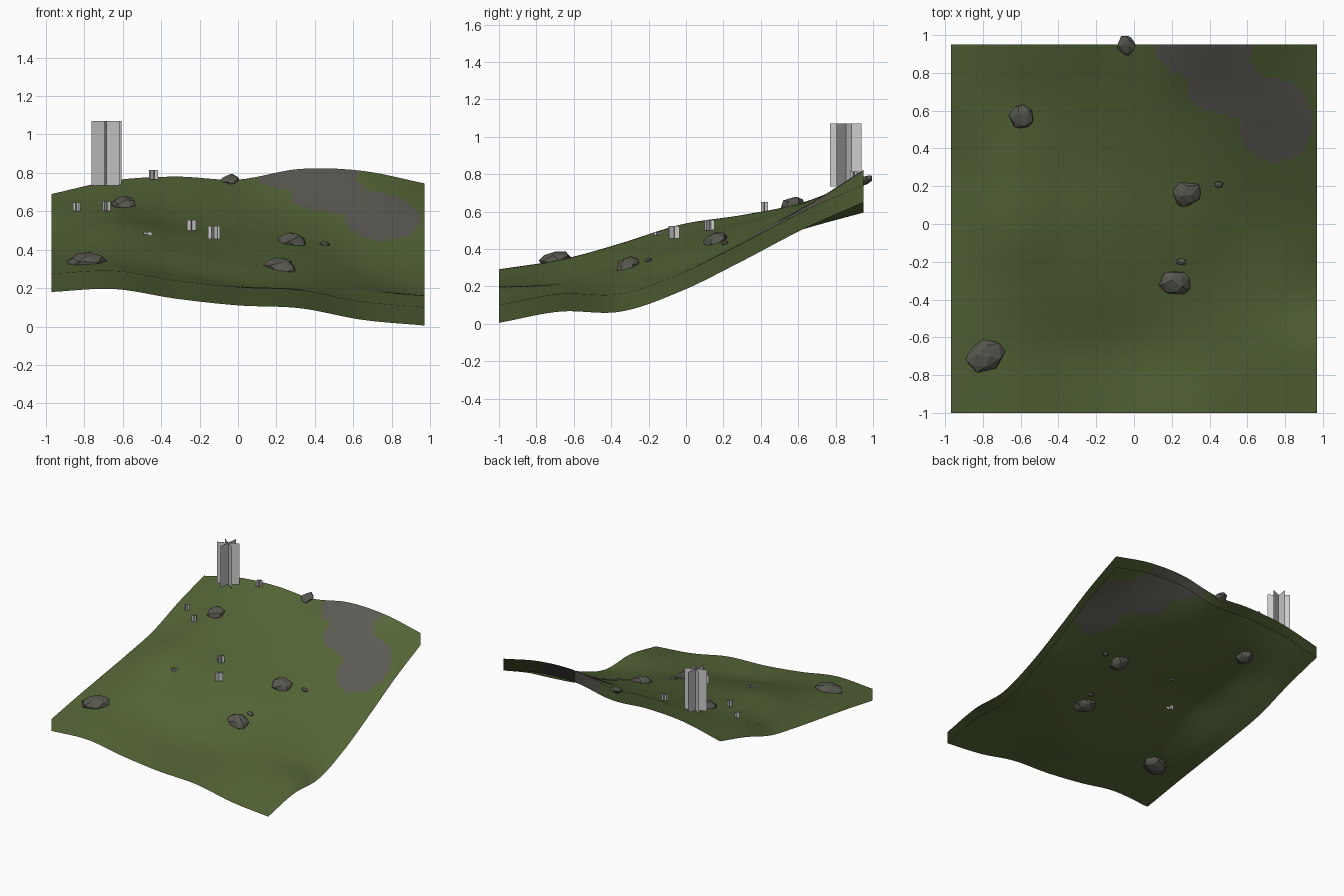
import bpy
import bmesh
import math
import random
from mathutils import Vector, Matrix

random.seed(4)

default_cube = bpy.data.objects.get("Cube")
if default_cube:
    bpy.data.objects.remove(default_cube, do_unlink=True)


def make_material(name, red, green, blue):
    material = bpy.data.materials.new(name)
    material.use_nodes = True
    colour = (red, green, blue, 1.0)
    material.diffuse_color = colour
    shader = material.node_tree.nodes["Principled BSDF"]
    shader.inputs["Base Color"].default_value = colour
    shader.inputs["Roughness"].default_value = 0.9
    return material


grass = make_material("grass green", 0.09, 0.13, 0.038)
gravel = make_material("gravel grey", 0.11, 0.105, 0.09)
stone = make_material("stone grey", 0.095, 0.1, 0.08)
foliage = make_material("pale foliage", 0.6, 0.6, 0.6)


def add_object(name, mesh, *materials):
    for material in materials:
        mesh.materials.append(material)
    item = bpy.data.objects.new(name, mesh)
    bpy.context.collection.objects.link(item)
    return item


# Hillside relief: control heights in hundredths, rows front to back, columns left to right
HALF, FRONT, BACK = 0.97, -1.0, 0.95
RELIEF = [
    [27.5, 29, 24, 20.5, 19, 13, 10],
    [33, 34, 28.5, 23, 21, 18, 16],
    [38, 43, 39, 33, 28, 22, 16],
    [43, 53, 48, 43, 38, 30, 27],
    [49, 58, 54.5, 52, 48, 44, 43],
    [60, 64.5, 64.5, 63, 62, 62, 60],
    [69, 76, 78, 76.5, 82, 81, 74.5],
]


def spline(values, t):
    """Catmull-Rom curve through evenly spaced values, t from 0 to 1."""
    last = len(values) - 1
    i = min(max(int(t * last), 0), last - 1)
    u = t * last - i
    b, c = values[i], values[i + 1]
    a = values[i - 1] if i > 0 else 2 * b - c
    d = values[i + 2] if i + 2 <= last else 2 * c - b
    return b + u / 2 * (c - a + u * (2 * a - 5 * b + 4 * c - d + u * (3 * (b - c) + d - a)))


def height(x, y):
    across = (x + HALF) / (2 * HALF)
    along = (y - FRONT) / (BACK - FRONT)
    return spline([spline(row, across) for row in RELIEF], along) / 100


def slope_normal(x, y):
    step = 0.01
    dx = (height(x + step, y) - height(x - step, y)) / (2 * step)
    dy = (height(x, y + step) - height(x, y - step)) / (2 * step)
    return Vector((-dx, -dy, 1)).normalized()


# Gravel patch: union of ellipses (x, y, radius x, radius y)
PATCH = [(0.37, 0.93, 0.26, 0.16), (0.47, 0.75, 0.2, 0.16),
         (0.75, 0.54, 0.2, 0.21), (0.66, 0.66, 0.24, 0.12)]


def on_patch(x, y):
    return any(((x - px) / rx) ** 2 + ((y - py) / ry) ** 2 < 1 for px, py, rx, ry in PATCH)


def build_hillside(cells=90, skirt=0.095):
    side = cells + 1
    verts, normals, faces = [], [], []
    for j in range(side):
        for i in range(side):
            x = HALF * (2 * i / cells - 1)
            y = FRONT + (BACK - FRONT) * j / cells
            verts.append((x, y, height(x, y)))
            normals.append(slope_normal(x, y))
    for j in range(cells):
        for i in range(cells):
            a = j * side + i
            faces.append((a, a + 1, a + side + 1, a + side))
    # Hanging skirt around the rim, open underneath
    rim = [i for i in range(cells)]
    rim += [j * side + cells for j in range(cells)]
    rim += [cells * side + i for i in range(cells, 0, -1)]
    rim += [j * side for j in range(cells, 0, -1)]
    first = len(verts)
    for index in rim:
        x, y, z = verts[index]
        verts.append((x, y, z - skirt))
        normals.append(normals[index])
    for k, index in enumerate(rim):
        n = (k + 1) % len(rim)
        faces.append((first + k, first + n, rim[n], index))
    mesh = bpy.data.meshes.new("hillside")
    mesh.from_pydata(verts, [], faces)
    add_object("hillside", mesh, grass, gravel)
    for face in mesh.polygons:
        face.use_smooth = True
        face.material_index = int(on_patch(face.center.x, face.center.y))
    mesh.normals_split_custom_set_from_vertices(normals)


def build_rock(name, x, y, length, width, depth, turn):
    """Faceted boulder: hull of scattered points, laid on the slope."""
    bm = bmesh.new()
    count = 24
    for k in range(count):
        z = 1 - 2 * (k + 0.5) / count
        angle = k * 2.4 + random.uniform(-0.3, 0.3)
        r = math.sqrt(1 - z * z)
        point = Vector((r * math.cos(angle), r * math.sin(angle), z))
        bm.verts.new(point * random.uniform(0.9, 1.06))
    hull = bmesh.ops.convex_hull(bm, input=bm.verts)
    loose = [g for g in hull["geom_interior"] if isinstance(g, bmesh.types.BMVert)]
    bmesh.ops.delete(bm, geom=loose, context="VERTS")
    bmesh.ops.recalc_face_normals(bm, faces=bm.faces)
    tilt = Vector((0, 0, 1)).rotation_difference(slope_normal(x, y)).to_matrix().to_4x4()
    place = Matrix.Translation((x, y, height(x, y)))
    spin = Matrix.Rotation(math.radians(turn), 4, "Z")
    size = Matrix.Diagonal((length / 2, width / 2, depth / 2, 1))
    bm.transform(place @ tilt @ spin @ size)
    mesh = bpy.data.meshes.new(name)
    bm.to_mesh(mesh)
    bm.free()
    add_object(name, mesh, stone)


def build_plant(name, x, y, base, tall, width, turn):
    """Three upright cards crossing on one axis."""
    bm = bmesh.new()
    for k in range(3):
        angle = math.radians(turn + 60 * k)
        dx, dy = math.cos(angle) * width / 2, math.sin(angle) * width / 2
        corners = [(x - dx, y - dy, base), (x + dx, y + dy, base),
                   (x + dx, y + dy, base + tall), (x - dx, y - dy, base + tall)]
        bm.faces.new([bm.verts.new(c) for c in corners])
    mesh = bpy.data.meshes.new(name)
    bm.to_mesh(mesh)
    bm.free()
    add_object(name, mesh, foliage)


build_hillside()

# Boulders: x, y, length, width, depth, turn
for number, rock in enumerate([
    (-0.79, -0.7, 0.23, 0.17, 0.11, 20),
    (0.22, -0.31, 0.19, 0.14, 0.1, -5),
    (0.28, 0.16, 0.16, 0.15, 0.1, 30),
    (-0.59, 0.57, 0.14, 0.14, 0.09, 0),
    (-0.04, 0.945, 0.1, 0.12, 0.05, 0),
    (0.25, -0.2, 0.06, 0.04, 0.035, 0),
    (0.45, 0.21, 0.055, 0.04, 0.035, 0),
]):
    build_rock(f"rock_{number + 1}", *rock)

# Tall tree cards, then small shrubs: x, y, base, height, width, turn
build_plant("tree", -0.685, 0.855, 0.735, 0.335, 0.17, 23)
for number, shrub in enumerate([
    (-0.44, 0.9, 0.765, 0.05, 0.048, 40),
    (-0.84, 0.55, 0.6, 0.045, 0.04, 10),
    (-0.685, 0.42, 0.6, 0.05, 0.042, 55),
    (-0.24, 0.125, 0.5, 0.055, 0.055, 20),
    (-0.125, -0.065, 0.455, 0.068, 0.065, 5),
    (-0.47, -0.145, 0.455, 0.037, 0.05, 30),
]):
    build_plant(f"shrub_{number + 1}", *shrub)
